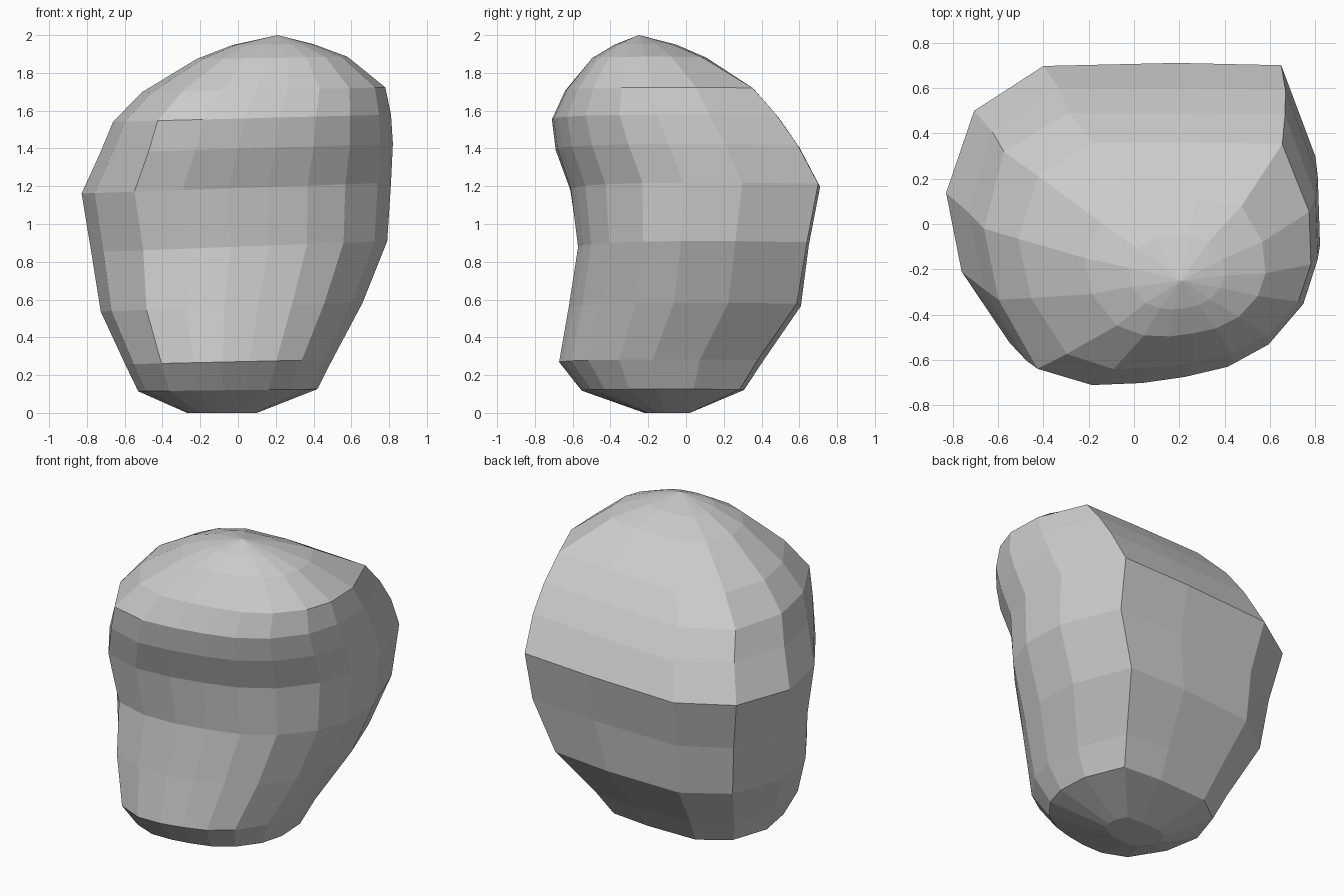
import bpy, bmesh
from math import sin, pi, hypot

# Widest cross-section of the boulder, seen from above (counter-clockwise)
OUTLINE = [(0.80, 0.00), (0.79, 0.31), (0.64, 0.71), (0.18, 0.72), (-0.41, 0.72),
           (-0.72, 0.52), (-0.83, 0.15), (-0.76, -0.20), (-0.56, -0.53),
           (-0.30, -0.62), (-0.06, -0.61), (0.15, -0.58), (0.36, -0.53),
           (0.56, -0.42), (0.73, -0.22)]
X0, X1, Y0, Y1 = -0.83, 0.80, -0.62, 0.72
N = len(OUTLINE)

# Each level: height, left, right, front, back, depth of front hollow,
# roundness of the left half and of the right half
LEVELS = [(0.00, -0.27, 0.10, -0.22, 0.02, 0.00, 0.0, 0.0),
          (0.12, -0.53, 0.42, -0.56, 0.31, 0.00, 0.3, 0.2),
          (0.27, -0.60, 0.50, -0.68, 0.41, 0.00, 0.4, 0.2),
          (0.56, -0.73, 0.66, -0.65, 0.61, 0.02, 0.4, 0.1),
          (0.88, -0.78, 0.79, -0.62, 0.65, 0.04, 0.4, 0.0),
          (1.19, -0.83, 0.81, -0.64, 0.71, 0.02, 0.2, 0.0),
          (1.40, -0.73, 0.82, -0.69, 0.60, 0.00, 0.0, 0.0),
          (1.56, -0.66, 0.81, -0.71, 0.49, 0.00, -0.2, 0.0),
          (1.71, -0.51, 0.78, -0.64, 0.36, 0.00, 0.0, 0.0),
          (1.88, -0.22, 0.58, -0.50, 0.11, 0.00, 0.5, 0.4),
          (1.95, -0.03, 0.40, -0.38, -0.05, 0.00, 0.8, 0.8)]


def ring(bm, z, left, right, front, back, hollow, round_left, round_right):
    verts = []
    for x, y in OUTLINE:
        a = 2 * (x - X0) / (X1 - X0) - 1
        b = 2 * (y - Y0) / (Y1 - Y0) - 1
        # Soften the corners
        r = max(1, hypot(a, b))
        k = 1 + (round_left if a < 0 else round_right) * (1 / r - 1)
        px = (left + right) / 2 + a * k * (right - left) / 2
        py = (front + back) / 2 + max(-1, min(1, b * k)) * (back - front) / 2
        py += hollow * ((1 - b) / 2) ** 3
        # The middle levels rise slightly to the right
        verts.append(bm.verts.new((px, py, z + 0.03 * a * sin(pi * z / 2))))
    return verts


bm = bmesh.new()
rings = [ring(bm, *level) for level in LEVELS]

# Walls between neighbouring levels
for low, high in zip(rings, rings[1:]):
    for i in range(N):
        j = (i + 1) % N
        bm.faces.new((low[i], low[j], high[j], high[i]))

# Blunt foot and crown
bm.faces.new(rings[0])
tip = bm.verts.new((0.21, -0.25, 2.0))
for i in range(N):
    bm.faces.new((rings[-1][i], rings[-1][(i + 1) % N], tip))

bmesh.ops.recalc_face_normals(bm, faces=bm.faces)
mesh = bpy.data.meshes.new("boulder")
bm.to_mesh(mesh)
bm.free()
boulder = bpy.data.objects.new("boulder", mesh)
bpy.context.collection.objects.link(boulder)
